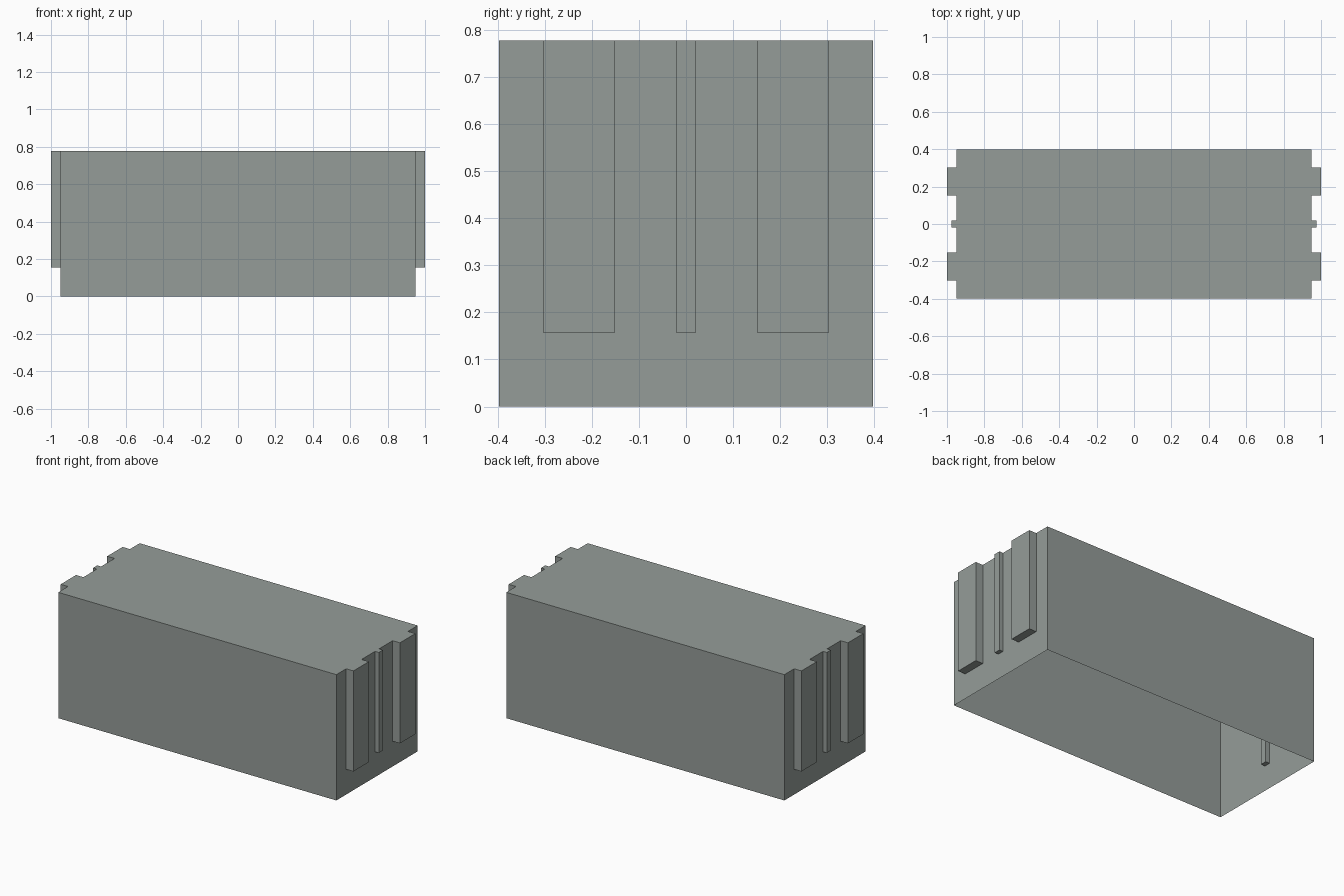
import bpy
import bmesh

cube = bpy.data.objects.get("Cube")
if cube:
    bpy.data.objects.remove(cube, do_unlink=True)

HALF_X, HALF_Y, TOP = 0.95, 0.397, 0.777
RIB_BASE = 0.156

grey = bpy.data.materials.new("concrete_grey")
grey.use_nodes = True
colour = (0.30, 0.335, 0.317, 1)
grey.diffuse_color = colour
grey.node_tree.nodes["Principled BSDF"].inputs["Base Color"].default_value = colour


def box(name, x0, x1, y0, y1, z0, z1, open_base=False):
    """Axis-aligned box, optionally left open underneath."""
    bm = bmesh.new()
    bmesh.ops.create_cube(bm, size=1)
    for v in bm.verts:
        v.co.x = x1 if v.co.x > 0 else x0
        v.co.y = y1 if v.co.y > 0 else y0
        v.co.z = z1 if v.co.z > 0 else z0
    bm.normal_update()
    if open_base:
        base = [f for f in bm.faces if f.normal.z < -0.5]
        bmesh.ops.delete(bm, geom=base, context='FACES_ONLY')
    mesh = bpy.data.meshes.new(name)
    bm.to_mesh(mesh)
    bm.free()
    mesh.materials.append(grey)
    obj = bpy.data.objects.new(name, mesh)
    bpy.context.collection.objects.link(obj)
    return obj


# Hollow block shell, open underneath
box("block_shell", -HALF_X, HALF_X, -HALF_Y, HALF_Y, 0, TOP, open_base=True)

# Interlocking ribs on one end, mirrored to the other
ribs = [
    ("front_wide_rib", HALF_X, 1.0, -0.302, -0.152),
    ("centre_narrow_rib", 0.922, 0.976, -0.02, 0.02),
    ("back_wide_rib", HALF_X, 1.0, 0.152, 0.302),
]
for name, x0, x1, y0, y1 in ribs:
    rib = box(name + "s", x0, x1, y0, y1, RIB_BASE, TOP)
    mirror = rib.modifiers.new("other_end", 'MIRROR')
    mirror.use_axis[0] = True
    mirror.use_mirror_merge = False
